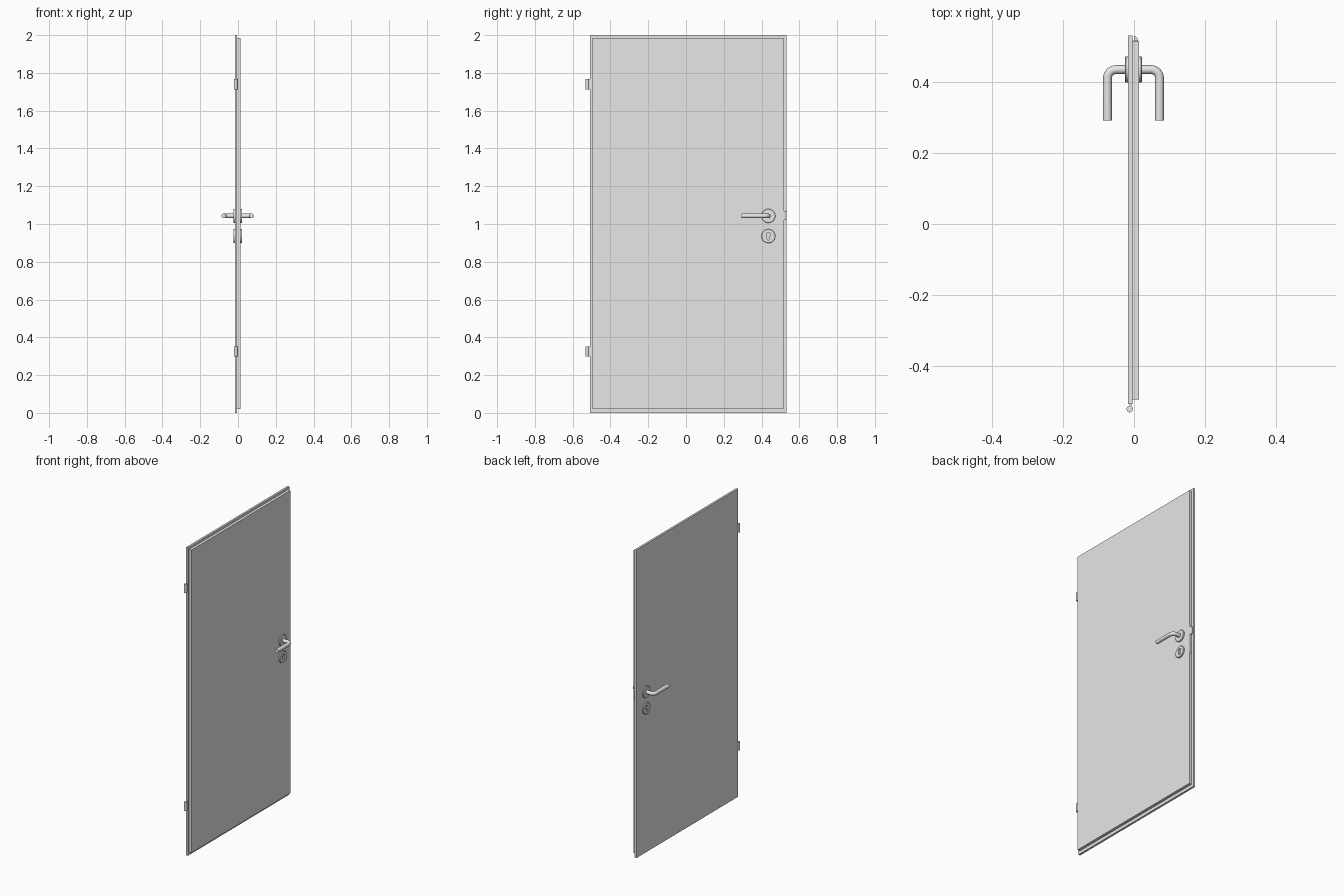
import bpy, bmesh, math
from mathutils import Matrix

cube = bpy.data.objects.get("Cube")
if cube:
    bpy.data.objects.remove(cube, do_unlink=True)

grey = bpy.data.materials.new("light_grey")
grey.use_nodes = True
colour = (0.8, 0.8, 0.8, 1)
grey.diffuse_color = colour
grey.node_tree.nodes["Principled BSDF"].inputs["Base Color"].default_value = colour

# Door layout
BACK, STEP, FACE = -0.017, -0.004, 0.014
HANDLE_Y, HANDLE_Z, KEY_Z = 0.436, 1.043, 0.936


def finish(obj, smooth=False):
    obj.data.materials.clear()
    obj.data.materials.append(grey)
    if smooth:
        bpy.ops.object.select_all(action='DESELECT')
        obj.select_set(True)
        bpy.context.view_layer.objects.active = obj
        bpy.ops.object.shade_smooth_by_angle(angle=math.radians(35))
    return obj


def add_mesh(name, bm, smooth=False):
    bmesh.ops.recalc_face_normals(bm, faces=bm.faces)
    mesh = bpy.data.meshes.new(name)
    bm.to_mesh(mesh)
    bm.free()
    obj = bpy.data.objects.new(name, mesh)
    bpy.context.collection.objects.link(obj)
    return finish(obj, smooth)


def box(name, x, y, z):
    bm = bmesh.new()
    bmesh.ops.create_cube(bm, size=1)
    for v in bm.verts:
        v.co = [a + (b - a) * (c + 0.5) for (a, b), c in zip((x, y, z), v.co)]
    return add_mesh(name, bm)


def prism(name, points, offset, smooth=False):
    """Extrude a closed outline of 3D points along an offset."""
    bm = bmesh.new()
    face = bm.faces.new([bm.verts.new(p) for p in points])
    ext = bmesh.ops.extrude_face_region(bm, geom=[face])
    bmesh.ops.translate(bm, vec=offset,
                        verts=[g for g in ext["geom"] if isinstance(g, bmesh.types.BMVert)])
    return add_mesh(name, bm, smooth)


def disc(name, x, z, side, radius=0.037, depth=0.008):
    """Round cover plate with a chamfered rim, facing side (+1 or -1)."""
    bm = bmesh.new()
    bmesh.ops.create_cone(bm, cap_ends=True, segments=48, radius1=radius,
                          radius2=radius, depth=depth)
    rim = [e for e in bm.edges if all(v.co.z > 0 for v in e.verts)]
    bmesh.ops.bevel(bm, geom=rim, offset=0.002, segments=1, affect='EDGES')
    bm.transform(Matrix.Translation((x + side * depth / 2, HANDLE_Y, z))
                 @ Matrix.Rotation(side * math.pi / 2, 4, 'Y'))
    return add_mesh(name, bm, True)


def lever(name, start, side):
    """Round bar that leaves the door and bends along it."""
    reach, bend = start + side * 0.058, 0.024
    path = [(start, HANDLE_Y)]
    for i in range(9):
        a = i / 8 * math.pi / 2
        path.append((reach - side * bend * (1 - math.sin(a)),
                     HANDLE_Y - bend * (1 - math.cos(a))))
    path.append((reach, 0.293))
    curve = bpy.data.curves.new(name, 'CURVE')
    curve.dimensions = '3D'
    curve.bevel_depth = 0.0125
    curve.bevel_resolution = 5
    curve.use_fill_caps = True
    spline = curve.splines.new('POLY')
    spline.points.add(len(path) - 1)
    for point, (x, y) in zip(spline.points, path):
        point.co = (x, y, HANDLE_Z, 1)
    obj = bpy.data.objects.new(name, curve)
    bpy.context.collection.objects.link(obj)
    bpy.ops.object.select_all(action='DESELECT')
    obj.select_set(True)
    bpy.context.view_layer.objects.active = obj
    bpy.ops.object.convert(target='MESH')
    return finish(bpy.context.view_layer.objects.active, True)


# Rebated leaf: wide overlapping sheet and smaller inner panel
box("overlap_sheet", (BACK, STEP), (-0.508, 0.532), (0, 2))
box("inner_panel", (STEP, FACE), (-0.496, 0.517), (0.02, 1.985))

# Keyhole cutter: round top with a narrower rounded slot below
keyhole = []
for i in range(17):
    a = math.radians(-50 + 280 * i / 16)
    keyhole.append((-0.05, HANDLE_Y + 0.011 * math.cos(a), KEY_Z + 0.009 + 0.011 * math.sin(a)))
for i in range(9):
    a = math.pi + math.pi * i / 8
    keyhole.append((-0.05, HANDLE_Y + 0.006 * math.cos(a), KEY_Z - 0.015 + 0.006 * math.sin(a)))
cutter = prism("keyhole_cutter", keyhole, (0.1, 0, 0))
cutter.hide_render = True
cutter.hide_set(True)

# Handles and cover plates on both faces
for label, side, surface in (("right", -1, BACK), ("left", 1, FACE)):
    disc(label + "_handle_plate", surface, HANDLE_Z, side)
    lever(label + "_lever", surface, side)
    plate = disc(label + "_key_plate", surface, KEY_Z, side)
    cut = plate.modifiers.new("keyhole", 'BOOLEAN')
    cut.operation = 'DIFFERENCE'
    cut.solver = 'EXACT'
    cut.object = cutter

    bpy.context.view_layer.objects.active = plate
    bpy.ops.object.modifier_apply(modifier=cut.name)
bpy.data.objects.remove(cutter, do_unlink=True)

# Lock front plate and slanted latch on the closing edge
box("lock_plate", (-0.002, 0.012), (0.514, 0.519), (0.897, 1.082))
prism("latch", [(0, 0.516, 1.022), (0, 0.531, 1.022), (0.004, 0.531, 1.022),
                (0.009, 0.526, 1.022), (0.011, 0.516, 1.022)], (0, 0, 0.046))

# Hinges: barrel plus a small leaf into the door edge
for label, z in (("lower", 0.325), ("upper", 1.74)):
    bm = bmesh.new()
    bmesh.ops.create_cone(bm, cap_ends=True, segments=24, radius1=0.009,
                          radius2=0.009, depth=0.054)
    bm.transform(Matrix.Translation((-0.012, -0.523, z)))
    add_mesh(label + "_hinge_barrel", bm, True)
    box(label + "_hinge_leaf", (-0.013, -0.007), (-0.52, -0.506), (z - 0.027, z + 0.027))
